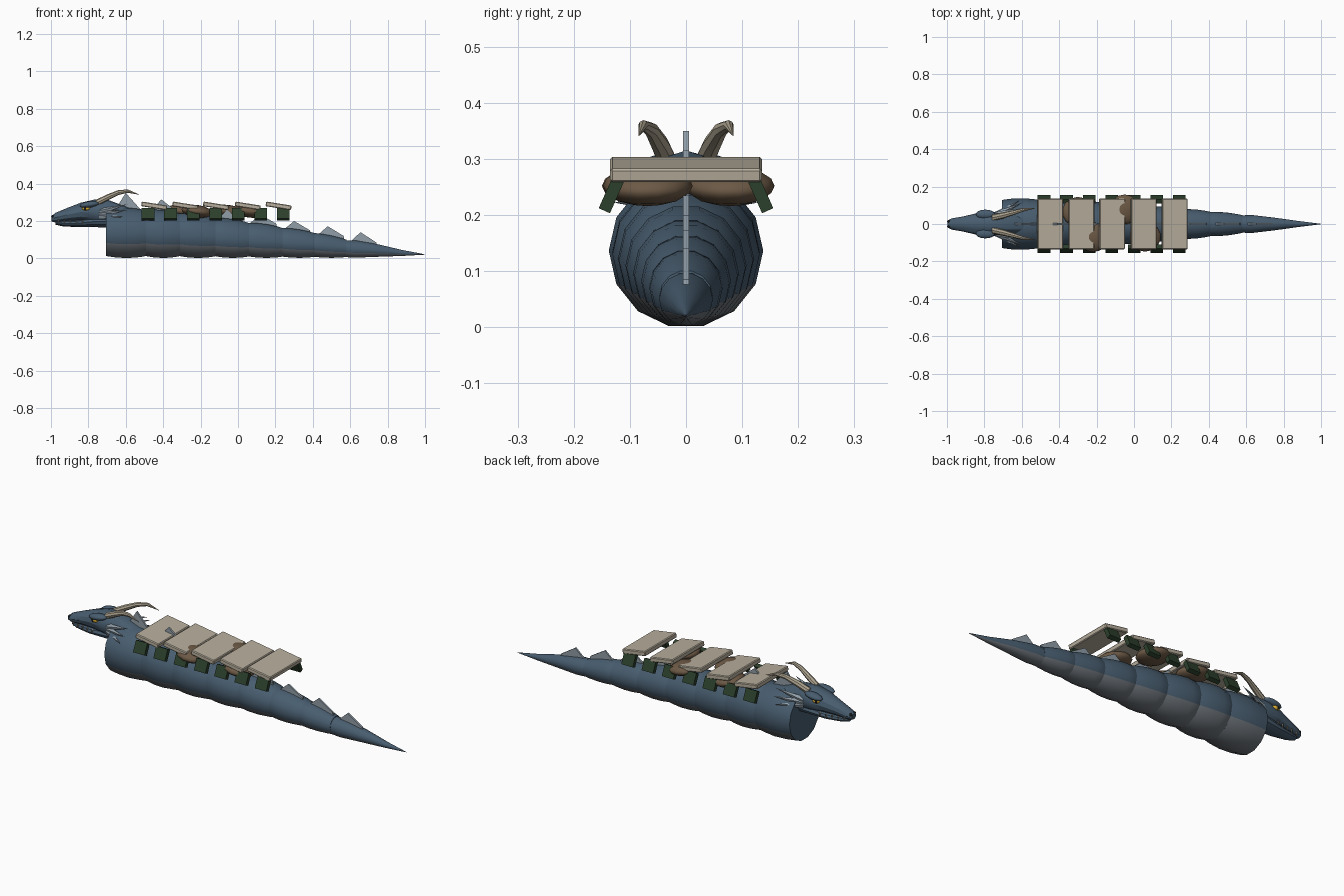
import bpy, bmesh
from math import sin, cos, pi, radians
from mathutils import Vector

if "Cube" in bpy.data.objects:
    bpy.data.objects.remove(bpy.data.objects["Cube"])


def mat(name, c):
    m = bpy.data.materials.new(name)
    m.diffuse_color = (*c, 1)
    m.use_nodes = True
    m.node_tree.nodes["Principled BSDF"].inputs["Base Color"].default_value = m.diffuse_color
    return m


BLUE = mat("slate_hide", (0.065, 0.11, 0.16))
BELLY = mat("grey_belly", (0.15, 0.17, 0.19))
BONE = mat("bone", (0.42, 0.37, 0.28))
PLANK = mat("pale_plank", (0.48, 0.43, 0.34))
GREEN = mat("dark_green", (0.025, 0.05, 0.025))
BROWN = mat("brown_leather", (0.15, 0.1, 0.06))
FIN = mat("grey_fin", (0.28, 0.34, 0.39))
YELLOW = mat("yellow_eye", (0.8, 0.48, 0.03))
BLACK = mat("black", (0.01, 0.01, 0.01))


def finish(name, bm, *mats, smooth=None):
    bmesh.ops.recalc_face_normals(bm, faces=bm.faces)
    me = bpy.data.meshes.new(name)
    bm.to_mesh(me)
    bm.free()
    ob = bpy.data.objects.new(name, me)
    bpy.context.collection.objects.link(ob)
    for m in mats:
        me.materials.append(m)
    if smooth:
        bpy.ops.object.select_all(action='DESELECT')
        bpy.context.view_layer.objects.active = ob
        ob.select_set(True)
        bpy.ops.object.shade_smooth_by_angle(angle=radians(smooth))
    return ob


def loft(name, rings, sides, *mats, smooth=30, belly=False):
    """rings: (x, y, z, half_width, half_height) cross-sections along x"""
    bm = bmesh.new()
    loops = []
    for x, y, z, w, h in rings:
        loops.append([bm.verts.new((x, y + w * cos(2 * pi * i / sides), z + h * sin(2 * pi * i / sides)))
                      for i in range(sides)])
    for a, b in zip(loops, loops[1:]):
        for i in range(sides):
            f = bm.faces.new((a[i], a[(i + 1) % sides], b[(i + 1) % sides], b[i]))
            if belly and sin(2 * pi * (i + .5) / sides) < -0.55:
                f.material_index = 1
    bm.faces.new(loops[0])
    bm.faces.new(loops[-1])
    return finish(name, bm, *mats, smooth=smooth)


def ball(name, c, r, m, tilt=0):
    bpy.ops.mesh.primitive_uv_sphere_add(segments=14, ring_count=8, location=c, rotation=(0, tilt, 0))
    ob = bpy.context.object
    ob.name = name
    ob.scale = r
    ob.data.materials.append(m)
    bpy.ops.object.shade_smooth_by_angle(angle=radians(40))


def box(name, c, size, rot, m, bevel=0):
    bpy.ops.mesh.primitive_cube_add(size=1, location=c, rotation=rot)
    ob = bpy.context.object
    ob.name = name
    ob.scale = size
    bpy.ops.object.transform_apply(location=False, rotation=False)
    ob.data.materials.append(m)
    if bevel:
        b = ob.modifiers.new("bevel", 'BEVEL')
        b.width, b.segments = bevel, 1


def cone(name, base, tip, r, m, sides=5):
    d = Vector(tip) - Vector(base)
    bpy.ops.mesh.primitive_cone_add(vertices=sides, radius1=r, depth=d.length,
                                    location=(Vector(tip) + Vector(base)) / 2,
                                    rotation=d.to_track_quat('Z', 'Y').to_euler())
    bpy.context.object.name = name
    bpy.context.object.data.materials.append(m)


def prism(name, pts, t, m):
    """flat xz outline given thickness along y"""
    bm = bmesh.new()
    a = [bm.verts.new((x, -t, z)) for x, z in pts]
    b = [bm.verts.new((x, t, z)) for x, z in pts]
    bm.faces.new(a)
    bm.faces.new(b)
    for i in range(len(a)):
        j = (i + 1) % len(a)
        bm.faces.new((a[i], a[j], b[j], b[i]))
    finish(name, bm, m)


# Overlapping body segments tapering into the tail
cuts = [-.705, -.49, -.31, -.12, .06, .24, .41, .58]
radii = [.134, .131, .122, .109, .096, .082, .068, .05, .0]
for i, x0 in enumerate(cuts[:-1]):
    x1, r0, r1 = cuts[i + 1], radii[i], radii[i + 1]
    rings = []
    for t, k in ((-.06, .9), (0, .96), (.25, 1.02), (.55, 1.04), (.85, 1.0), (1, .95)):
        if i == 0 and t < 0:
            continue
        r = (r0 + (r1 - r0) * t) * k
        zc = (r0 + (r1 - r0) * t) * 1.0 + .004
        rings.append((x0 + (x1 - x0) * t, 0, zc, r, r))
    loft(f"body_segment_{i}", rings, 14, BLUE, BELLY, belly=True)
loft("tail_tip", [(.57, 0, .052, .046, .046), (.63, 0, .05, .048, .047), (.75, 0, .042, .034, .034),
                  (.88, 0, .029, .016, .016), (1.0, 0, .021, .001, .001)], 14, BLUE, BELLY, belly=True)

# Spine fins
for i, (x, z, h) in enumerate([(-.6, .255, .095), (-.41, .25, .065), (-.23, .225, .06), (-.06, .2, .06),
                               (.12, .185, .05), (.3, .15, .05), (.48, .12, .052), (.655, .085, .055)]):
    prism(f"spine_fin_{i}", [(x - .06, z), (x, z + h), (x + .085, z), (x + .09, z - .025), (x - .06, z - .02)],
          .005, FIN)

# Head and lower jaw
loft("head", [(-.998, 0, .212, .018, .014), (-.975, 0, .218, .03, .026), (-.91, 0, .234, .041, .037),
              (-.84, 0, .248, .058, .05), (-.77, 0, .25, .068, .064), (-.7, 0, .245, .058, .07),
              (-.58, 0, .215, .06, .055)], 12, BLUE)
loft("lower_jaw", [(-.975, 0, .19, .016, .01), (-.94, 0, .188, .03, .016), (-.86, 0, .188, .045, .021),
                   (-.77, 0, .197, .055, .03), (-.66, 0, .2, .05, .035)], 12, BLUE)

for s in (-1, 1):
    side = "left" if s < 0 else "right"
    # Eyes, brows and nostrils
    ball(f"eye_{side}", (-.812, s * .055, .268), (.022, .013, .012), YELLOW)
    ball(f"pupil_{side}", (-.818, s * .065, .268), (.006, .004, .01), BLACK)
    ball(f"brow_{side}", (-.795, s * .052, .288), (.052, .025, .017), BLUE, radians(-8))
    ball(f"nostril_{side}", (-.99, s * .014, .224), (.009, .008, .008), BLACK)
    # Teeth
    for i in range(5):
        x = -.96 + i * .032
        y = s * (.028 + i * .0055)
        cone(f"tooth_{side}_{i}", (x, y, .206), (x, y, .184), .005, BONE)
    # Curved horns
    loft(f"horn_{side}", [(-.76, s * .033, .295, .018, .018), (-.70, s * .046, .325, .017, .017),
                          (-.64, s * .062, .352, .013, .013), (-.59, s * .076, .36, .009, .009),
                          (-.53, s * .084, .342, .001, .001)], 8, BONE)
    # Cheek frill spikes
    for i, (tz, ty, tx) in enumerate([(.29, .085, -.59), (.258, .115, -.595), (.222, .128, -.61)]):
        cone(f"frill_{side}_{i}", (-.735, s * .05, .25 - i * .013), (tx, s * ty, tz), .018, FIN)
    # Hanging side flaps
    for i in range(7):
        box(f"side_flap_{side}_{i}", (-.481 + i * .1205, s * .133, .236), (.068, .022, .062),
            (radians(24 * s), 0, 0), GREEN)

# Saddle planks
for i, x in enumerate((-.448, -.282, -.118, .052, .217)):
    box(f"saddle_plank_{i}", (x, 0, .281), (.138, .27, .025), (0, radians(9), 0), PLANK, .004)

# Packs tucked under the planks
for i, (x, y) in enumerate([(-.3, .065), (-.22, -.07), (-.05, .078), (.06, -.068)]):
    ball(f"pack_{i}", (x, y, .252), (.085, .08, .034), BROWN, radians(8))
